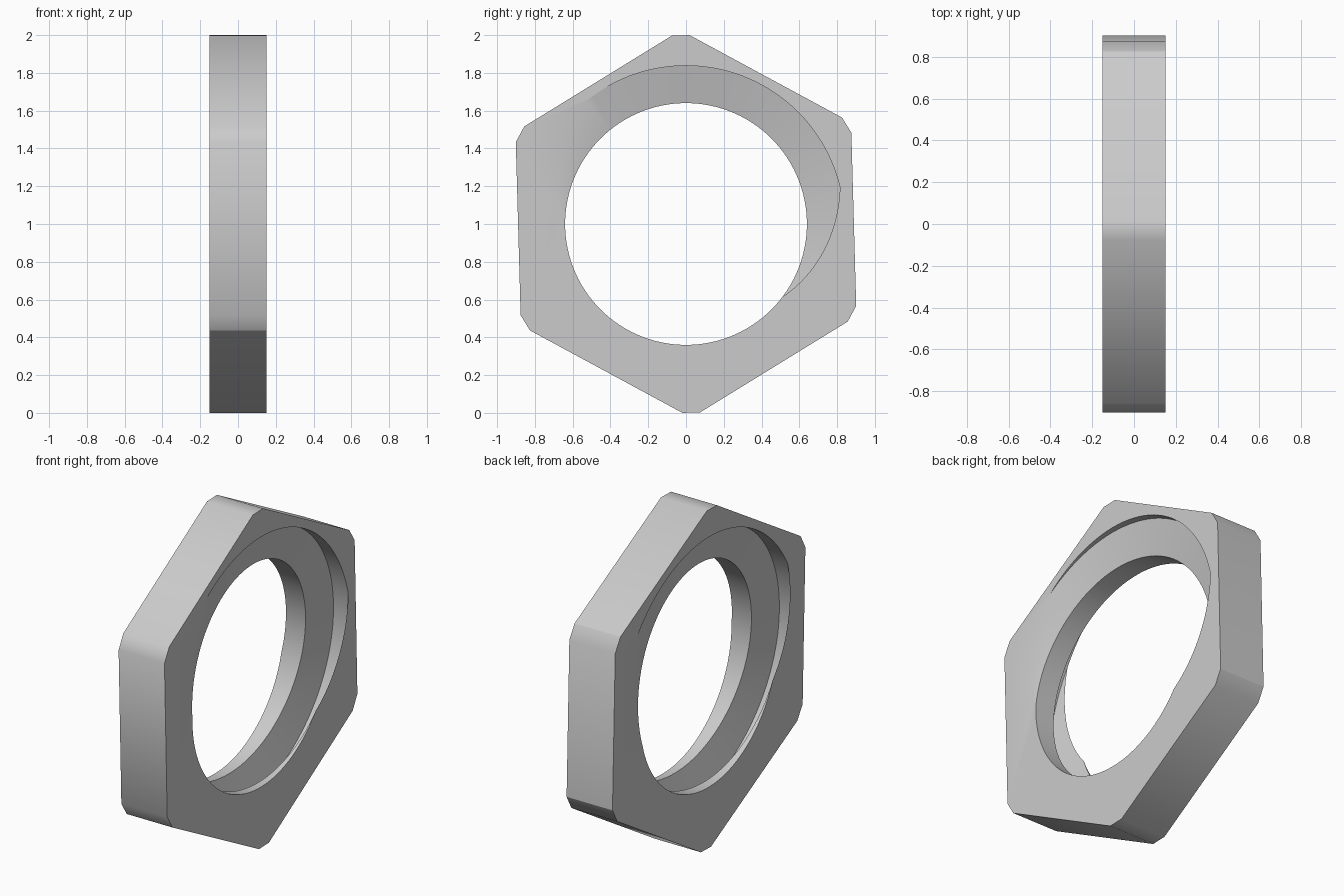
import bpy, bmesh
from math import sin, cos, radians

cube = bpy.data.objects.get("Cube")
if cube:
    bpy.data.objects.remove(cube)

HALF = 0.15               # half the nut thickness
CREST, ROOT = 0.64, 0.838  # thread radii
PITCH = 0.32
STEPS = 120               # segments per turn
PROFILE = [(-0.16, ROOT), (0.16, ROOT), (0.30, CREST), (0.70, CREST)]


def polar(x, r, deg):
    return (x, r * cos(radians(deg)), 1 + r * sin(radians(deg)))


bm = bmesh.new()

# Helical trapezoid thread, longer than the nut
outline = [(u + turn, r) for turn in range(-4, 4) for u, r in PROFILE]
rows = []
for i in range(STEPS + 1):
    deg = 360 * i / STEPS
    rows.append([bm.verts.new(polar(HALF + PITCH * ((deg - 71) / 360 + u), r, deg))
                 for u, r in outline])
for a, b in zip(rows, rows[1:]):
    for j in range(len(outline) - 1):
        bm.faces.new((a[j], a[j + 1], b[j + 1], b[j]))
bmesh.ops.remove_doubles(bm, verts=bm.verts[:], dist=1e-5)

# Trim the thread to the nut's two flat ends
for side in (-1, 1):
    bmesh.ops.bisect_plane(bm, geom=bm.verts[:] + bm.edges[:] + bm.faces[:],
                           dist=1e-6, plane_co=(side * HALF, 0, 0),
                           plane_no=(side, 0, 0), clear_outer=True)
bmesh.ops.remove_doubles(bm, verts=bm.verts[:], dist=1e-5)
rims = {s: [e for e in bm.edges if e.is_boundary
            and all(abs(v.co.x - s * HALF) < 1e-4 for v in e.verts)]
        for s in (-1, 1)}

# Hexagonal outside with clipped corners
angles = [91.6 + 60 * k + d for k in range(6) for d in (-2.7, 2.7)]
rings = {s: [bm.verts.new(polar(s * HALF, 1, a)) for a in angles] for s in (-1, 1)}
n = len(angles)
for i in range(n):
    j = (i + 1) % n
    bm.faces.new((rings[-1][i], rings[-1][j], rings[1][j], rings[1][i]))

# Flat ends between the hexagon and the thread
for s in (-1, 1):
    border = [bm.edges.get((rings[s][i], rings[s][(i + 1) % n])) for i in range(n)]
    bmesh.ops.triangle_fill(bm, edges=rims[s] + border, use_beauty=True,
                            normal=(s, 0, 0))
bmesh.ops.recalc_face_normals(bm, faces=bm.faces[:])

mesh = bpy.data.meshes.new("hex_nut")
bm.to_mesh(mesh)
bm.free()
nut = bpy.data.objects.new("hex_nut", mesh)
bpy.context.collection.objects.link(nut)

# Plain grey metal
grey = bpy.data.materials.new("light_grey")
grey.use_nodes = True
colour = (0.6, 0.6, 0.6, 1)
grey.diffuse_color = colour
grey.node_tree.nodes["Principled BSDF"].inputs["Base Color"].default_value = colour
mesh.materials.append(grey)

bpy.ops.object.select_all(action='DESELECT')
nut.select_set(True)
bpy.context.view_layer.objects.active = nut
bpy.ops.object.shade_smooth_by_angle(angle=radians(30))
